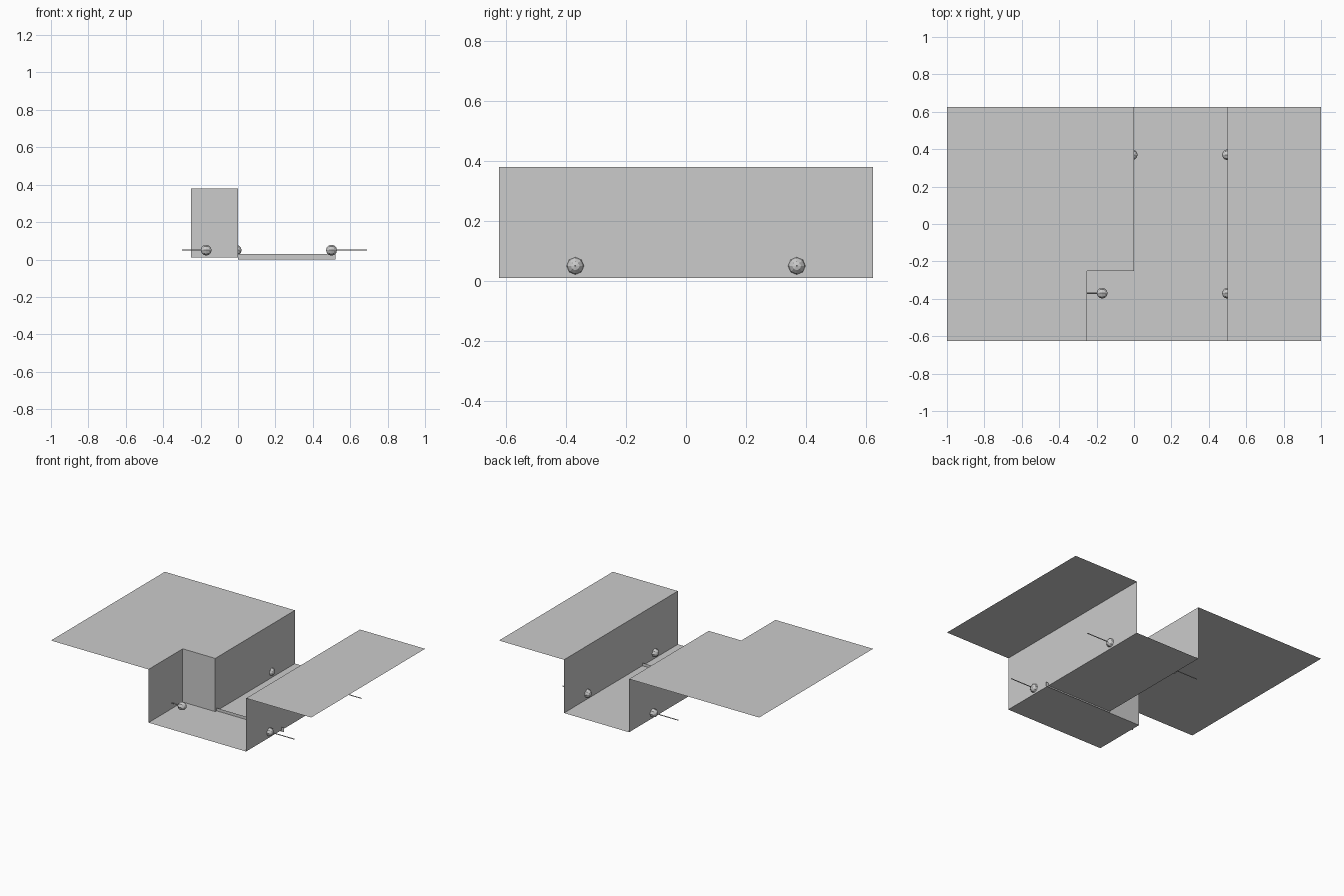
import bpy
import bmesh
from math import pi
from mathutils import Matrix

if "Cube" in bpy.data.objects:
    bpy.data.objects.remove(bpy.data.objects["Cube"])

TOP, FLOOR = 0.38, 0.01
BACK, STEP, FRONT = 0.625, -0.25, -0.625
RIGHT_WALL = 0.5

grey = bpy.data.materials.new("light_grey")
grey.use_nodes = True
colour = (0.6, 0.6, 0.6, 1)
grey.diffuse_color = colour
grey.node_tree.nodes["Principled BSDF"].inputs["Base Color"].default_value = colour


def add_object(name, bm):
    mesh = bpy.data.meshes.new(name)
    bm.to_mesh(mesh)
    bm.free()
    mesh.materials.append(grey)
    obj = bpy.data.objects.new(name, mesh)
    bpy.context.collection.objects.link(obj)
    return obj


def sheet(name, corners):
    """Single flat face."""
    bm = bmesh.new()
    bm.faces.new([bm.verts.new(c) for c in corners])
    add_object(name, bm)


def level(name, x0, x1, y0, y1, z):
    sheet(name, [(x0, y0, z), (x1, y0, z), (x1, y1, z), (x0, y1, z)])


def side_wall(name, x, y0, y1):
    sheet(name, [(x, y0, FLOOR), (x, y1, FLOOR), (x, y1, TOP), (x, y0, TOP)])


def cross_wall(name, x0, x1, y, z0, z1):
    sheet(name, [(x0, y, z0), (x1, y, z0), (x1, y, z1), (x0, y, z1)])


# Upper ground, notched where the channel widens
sheet("wide_bank", [(-1, FRONT, TOP), (-0.25, FRONT, TOP), (-0.25, STEP, TOP),
                    (0, STEP, TOP), (0, BACK, TOP), (-1, BACK, TOP)])
level("narrow_bank", RIGHT_WALL, 1, FRONT, BACK, TOP)

# Channel floors and walls
level("front_floor", -0.25, RIGHT_WALL, FRONT, STEP, FLOOR)
level("back_floor", 0, RIGHT_WALL, STEP, BACK, FLOOR)
side_wall("long_wall", RIGHT_WALL, FRONT, BACK)
side_wall("front_side_wall", -0.25, FRONT, STEP)
side_wall("back_side_wall", 0, STEP, BACK)
cross_wall("step_wall", -0.25, 0, STEP, FLOOR, TOP)
cross_wall("floor_sill", 0, 0.52, -0.235, 0, 0.03)


# Faceted knobs with thin pins pointing outward through the walls
def knob(name, x, y, direction, length):
    place = Matrix.Translation((x, y, 0.05)) @ Matrix.Rotation(pi / 2, 4, "Y")
    bm = bmesh.new()
    bmesh.ops.create_uvsphere(bm, u_segments=8, v_segments=6, radius=0.029, matrix=place)
    add_object(name, bm)
    bm = bmesh.new()
    shift = Matrix.Translation((direction * length / 2, 0, 0))
    bmesh.ops.create_cone(bm, cap_ends=True, segments=8, radius1=0.003, radius2=0.003,
                          depth=length, matrix=shift @ place)
    add_object(name + "_pin", bm)


knob("front_left_knob", RIGHT_WALL, -0.37, 1, 0.19)
knob("back_left_knob", RIGHT_WALL, 0.37, 1, 0.19)
knob("front_right_knob", -0.17, -0.37, -1, 0.13)
knob("back_right_knob", -0.01, 0.37, -1, 0.19)
